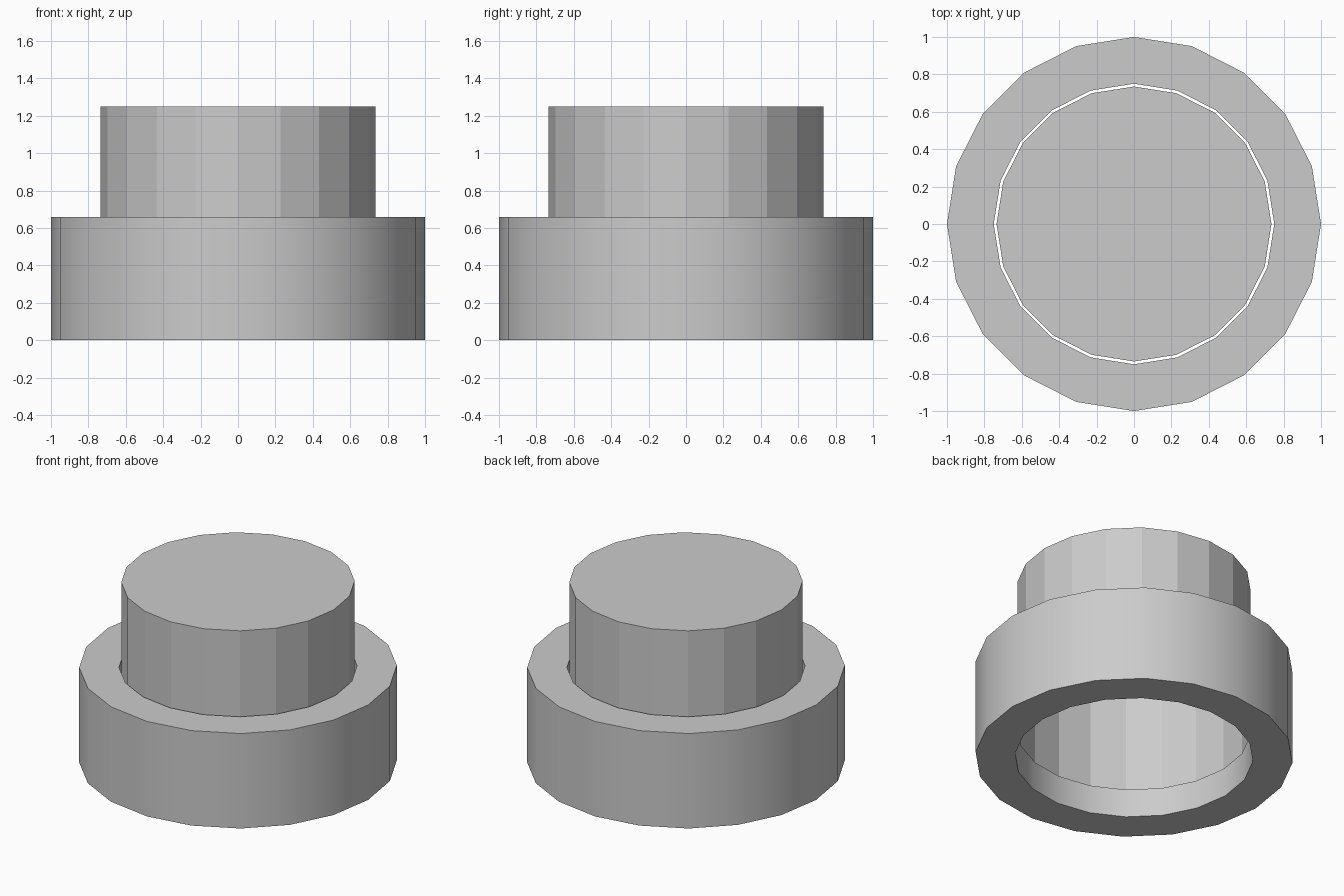
import bpy, bmesh
from math import cos, sin, tau

if "Cube" in bpy.data.objects:
    bpy.data.objects.remove(bpy.data.objects["Cube"])

SIDES = 20


def lathe(name, profile, closed=False, cap_end=False, smooth=False):
    """Revolve (radius, z) points into a 20-sided part."""
    bm = bmesh.new()
    loops = [[bm.verts.new((r * cos(tau * i / SIDES), r * sin(tau * i / SIDES), z))
              for i in range(SIDES)] for r, z in profile]
    pairs = list(zip(loops, loops[1:]))
    if closed:
        pairs.append((loops[-1], loops[0]))
    for a, b in pairs:
        for i in range(SIDES):
            j = (i + 1) % SIDES
            bm.faces.new((a[i], a[j], b[j], b[i]))
    if cap_end:
        bm.faces.new(loops[-1])
    bm.normal_update()
    mesh = bpy.data.meshes.new(name)
    bm.to_mesh(mesh)
    bm.free()
    obj = bpy.data.objects.new(name, mesh)
    bpy.context.collection.objects.link(obj)
    if smooth:
        bpy.ops.object.select_all(action='DESELECT')
        bpy.context.view_layer.objects.active = obj
        obj.select_set(True)
        bpy.ops.object.shade_smooth_by_angle()
    return obj


# Outer collar: smooth ring open through the middle
lathe("collar", [(1.0, 0), (1.0, 0.66), (0.75, 0.66), (0.75, 0)],
      closed=True, smooth=True)

# Push button: faceted hollow cap, open underneath, with a small clear gap
lathe("button_cap", [(0.735, 0.185), (0.735, 1.25)], cap_end=True)
